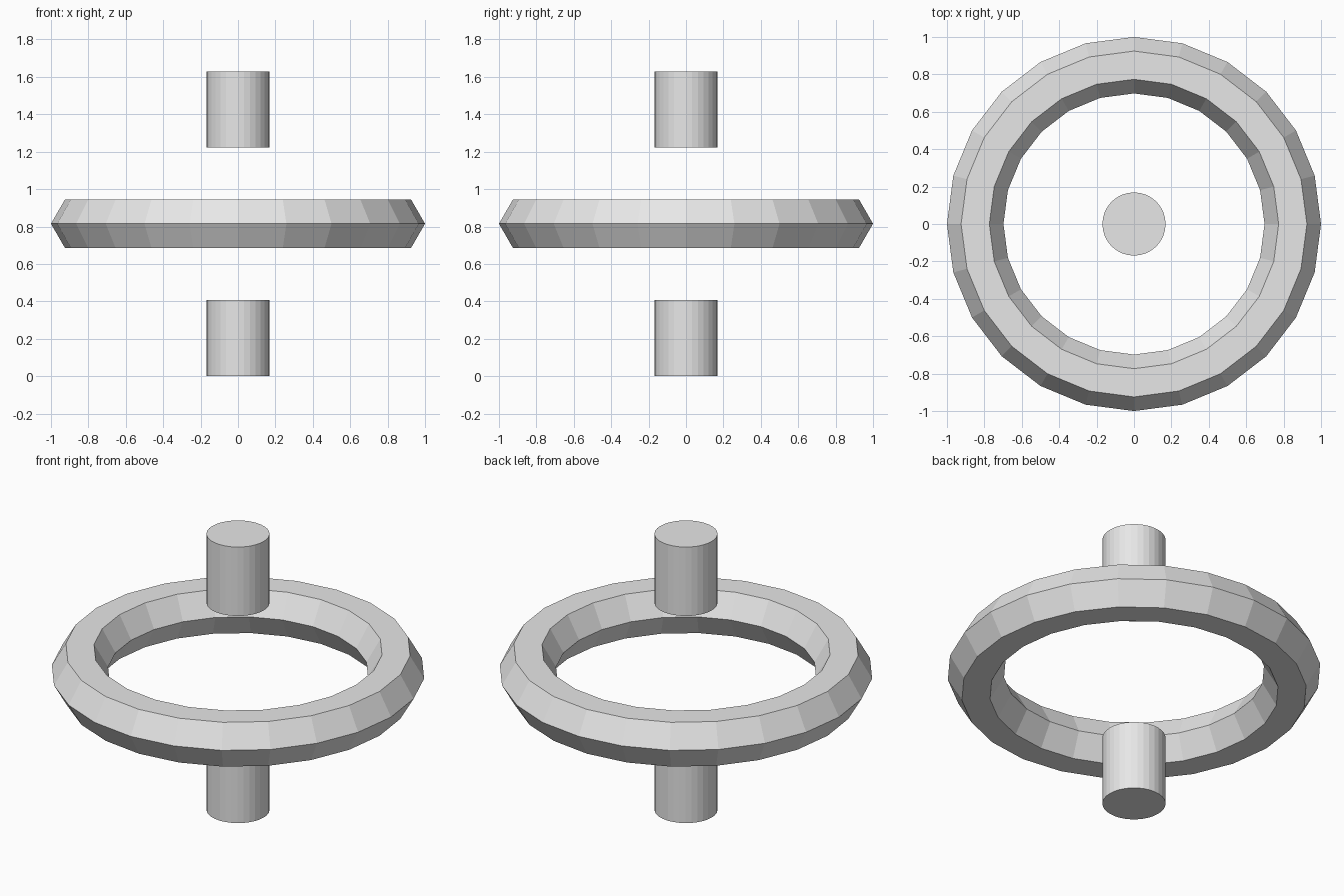
import bpy
import bmesh
import math

if "Cube" in bpy.data.objects:
    bpy.data.objects.remove(bpy.data.objects["Cube"])

grey = bpy.data.materials.new("light grey")
grey.diffuse_color = (0.8, 0.8, 0.8, 1.0)
grey.use_nodes = True
grey.node_tree.nodes["Principled BSDF"].inputs["Base Color"].default_value = grey.diffuse_color

# Faceted ring with a hexagonal cross-section
bpy.ops.mesh.primitive_torus_add(
    major_radius=0.849, minor_radius=0.151,
    major_segments=24, minor_segments=6, location=(0, 0, 0.815))
ring = bpy.context.object
ring.name = "ring"
ring.data.materials.append(grey)
for face in ring.data.polygons:
    face.use_smooth = False


# Short upright cylinders on the ring's axis
def add_post(name, bottom, radius=0.169, height=0.407):
    bpy.ops.mesh.primitive_cylinder_add(
        vertices=32, radius=radius, depth=height,
        location=(0, 0, bottom + height / 2))
    post = bpy.context.object
    post.name = name
    post.data.materials.append(grey)
    for face in post.data.polygons:
        face.use_smooth = False


add_post("lower_post", 0.0)
add_post("upper_post", 1.223)
